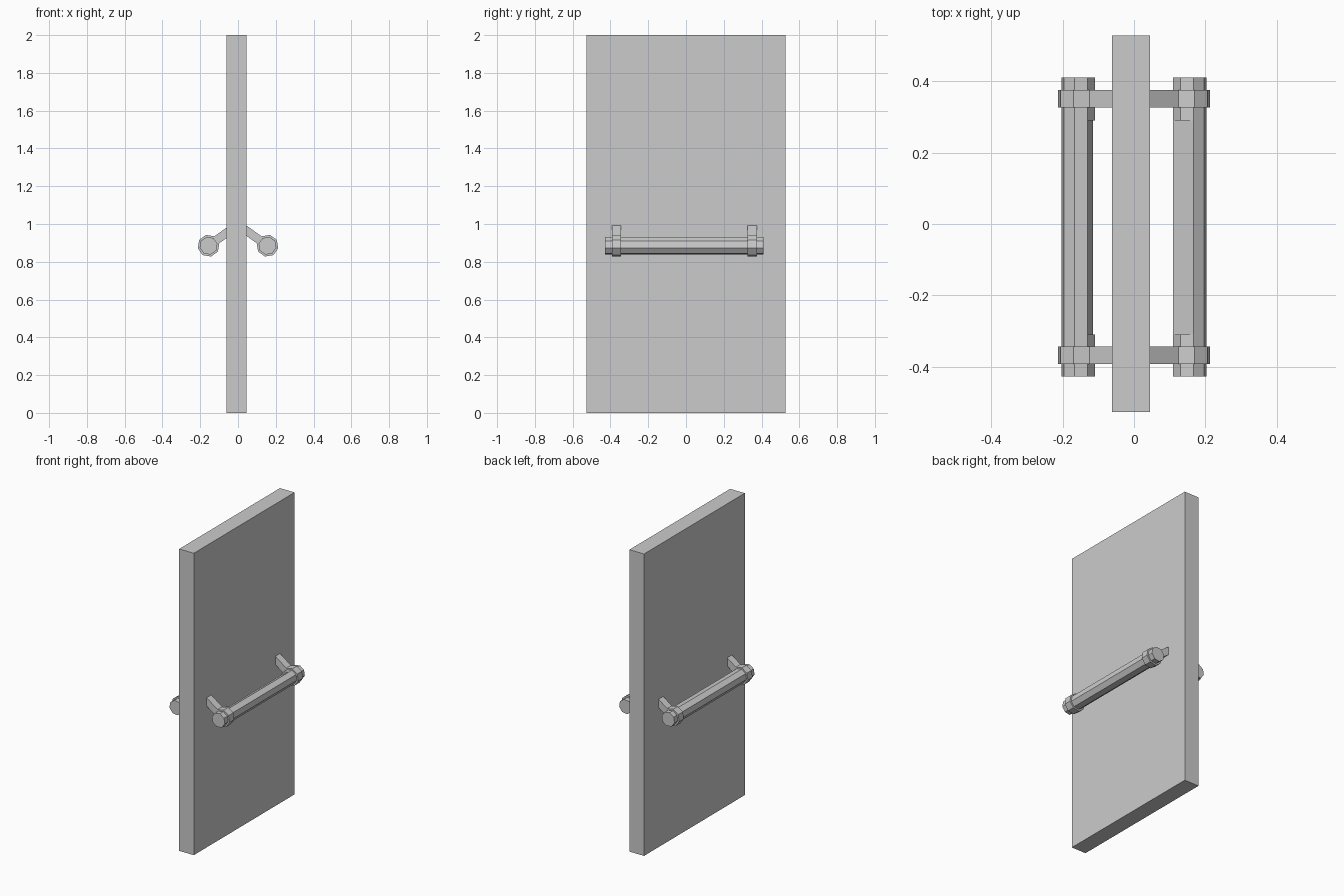
import bpy, bmesh
from math import radians, sin, cos, tan

if "Cube" in bpy.data.objects:
    bpy.data.objects.remove(bpy.data.objects["Cube"])

AX, AZ = 0.156, 0.885                      # bar axis
ANGLES = [32 + 45 * k for k in range(8)]   # octagon corner angles


def ring(r, skip=None):
    return [(AX + r * cos(radians(a)), AZ + r * sin(radians(a)))
            for a in ANGLES if a != skip]


def prisms(name, parts):
    """One object from (xz outline, y0, y1) prisms."""
    bm = bmesh.new()
    for outline, y0, y1 in parts:
        face = bm.faces.new([bm.verts.new((x, y0, z)) for x, z in outline])
        ext = bmesh.ops.extrude_face_region(bm, geom=[face], use_keep_orig=True)
        verts = [v for v in ext["geom"] if isinstance(v, bmesh.types.BMVert)]
        bmesh.ops.translate(bm, verts=verts, vec=(0, y1 - y0, 0))
    bmesh.ops.recalc_face_normals(bm, faces=bm.faces)
    mesh = bpy.data.meshes.new(name)
    bm.to_mesh(mesh)
    bm.free()
    obj = bpy.data.objects.new(name, mesh)
    bpy.context.collection.objects.link(obj)


# Door slab
prisms("door_panel", [([(-0.062, 0), (0.045, 0), (0.045, 2), (-0.062, 2)], -0.527, 0.528)])

# Handles on both sides; the middle of each bar has one corner planed flat
slope = tan(radians(144.5))
for side, s, flat in (("right", 1, 122), ("left", -1, 167)):
    def flip(pts):
        return [(s * x, z) for x, z in pts]

    full = flip(ring(0.048))
    prisms(side + "_bar", [(full, -0.428, -0.31),
                           (flip(ring(0.048, flat)), -0.31, 0.29),
                           (full, 0.29, 0.41)])

    # Collars and the sloping arms that grow from one collar facet
    collar = ring(0.0585)
    top, low = collar[2], collar[3]
    arm = [top, (0.03, top[1] + slope * (0.03 - top[0])),
           (0.03, low[1] + slope * (0.03 - low[0])), low]
    for end, y in (("back", 0.351), ("front", -0.368)):
        prisms(f"{side}_{end}_collar", [(flip(collar), y - 0.0245, y + 0.0245)])
        prisms(f"{side}_{end}_arm", [(flip(arm), y - 0.0245, y + 0.0245)])
